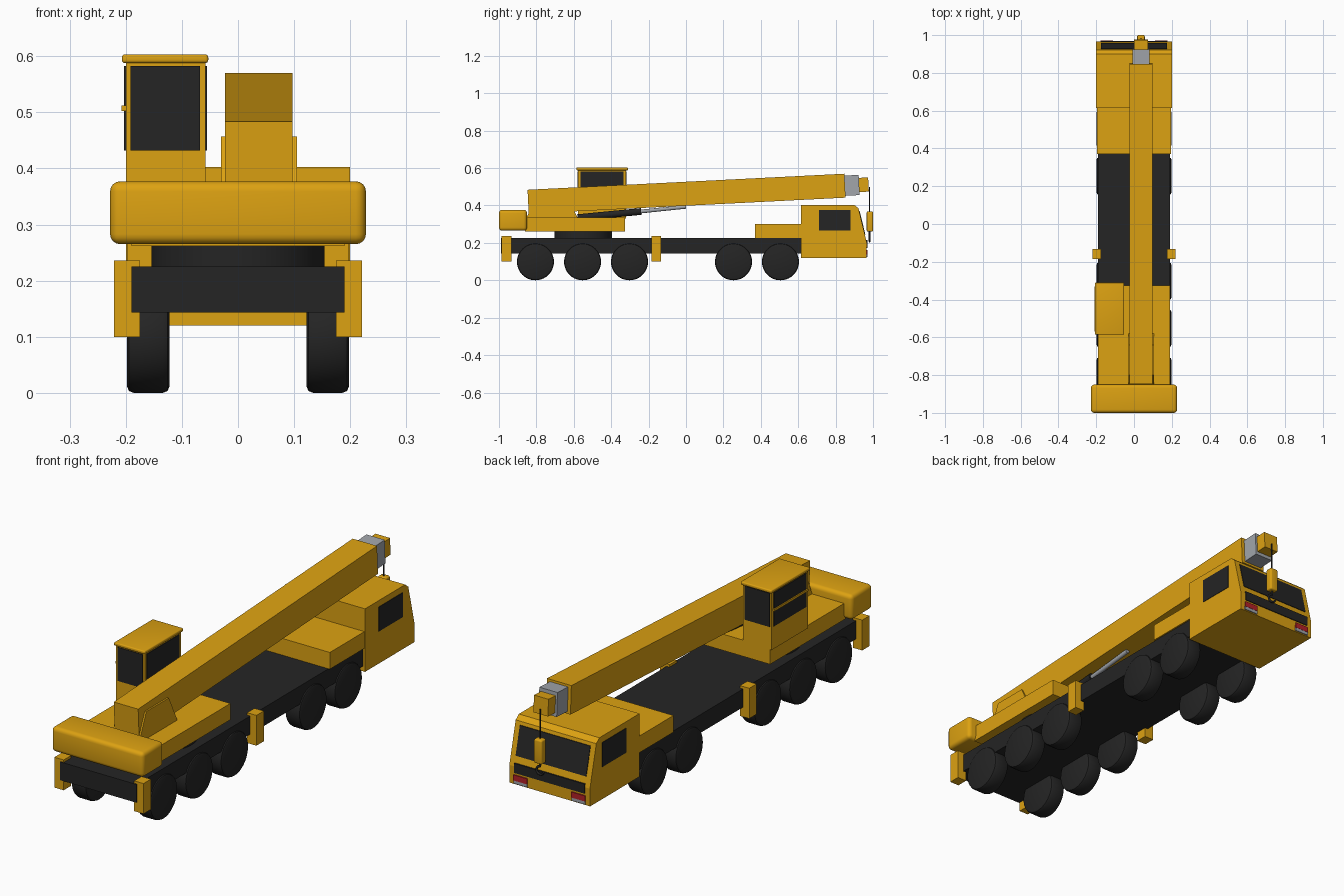
import bpy, bmesh, math
from mathutils import Vector

old = bpy.data.objects.get("Cube")
if old:
    bpy.data.objects.remove(old, do_unlink=True)


def material(name, r, g, b):
    m = bpy.data.materials.new(name)
    m.use_nodes = True
    m.diffuse_color = (r, g, b, 1)
    bsdf = next(n for n in m.node_tree.nodes if n.type == 'BSDF_PRINCIPLED')
    bsdf.inputs["Base Color"].default_value = (r, g, b, 1)
    return m


YELLOW = material("crane yellow", 0.72, 0.36, 0.006)
BLACK = material("dark black", 0.018, 0.018, 0.018)
GREY = material("steel grey", 0.36, 0.38, 0.41)
RED = material("lamp red", 0.45, 0.015, 0.02)


def finish(bm, name, mat, smooth=False):
    bmesh.ops.recalc_face_normals(bm, faces=bm.faces)
    me = bpy.data.meshes.new(name)
    bm.to_mesh(me)
    bm.free()
    me.materials.append(mat)
    ob = bpy.data.objects.new(name, me)
    bpy.context.collection.objects.link(ob)
    if smooth:
        bpy.ops.object.select_all(action='DESELECT')
        ob.select_set(True)
        bpy.context.view_layer.objects.active = ob
        bpy.ops.object.shade_smooth_by_angle(angle=math.radians(35))
    return ob


def box(name, xs, ys, zs, mat, bevel=0):
    bm = bmesh.new()
    bmesh.ops.create_cube(bm, size=1)
    for v in bm.verts:
        v.co = Vector([sum(r) / 2 + c * (r[1] - r[0]) for c, r in zip(v.co, (xs, ys, zs))])
    if bevel:
        bmesh.ops.bevel(bm, geom=bm.edges[:], offset=bevel, segments=4,
                        profile=0.5, affect='EDGES')
    return finish(bm, name, mat, bevel > 0)


def prism(name, points, xs, mat):
    """Side profile of (y, z) points extruded across x."""
    bm = bmesh.new()
    face = bm.faces.new([bm.verts.new((xs[0], y, z)) for y, z in points])
    new = bmesh.ops.extrude_face_region(bm, geom=[face])["geom"]
    bmesh.ops.translate(bm, vec=(xs[1] - xs[0], 0, 0),
                        verts=[g for g in new if isinstance(g, bmesh.types.BMVert)])
    return finish(bm, name, mat)


def rod(name, a, b, radius, mat, sides=32, bevel=0):
    a, b = Vector(a), Vector(b)
    bm = bmesh.new()
    bmesh.ops.create_cone(bm, cap_ends=True, segments=sides, radius1=radius,
                          radius2=radius, depth=(b - a).length)
    if bevel:
        rims = [e for e in bm.edges if any(len(f.verts) > 4 for f in e.link_faces)]
        bmesh.ops.bevel(bm, geom=rims, offset=bevel, segments=2,
                        profile=0.5, affect='EDGES')
    q = (b - a).to_track_quat('Z', 'Y')
    for v in bm.verts:
        v.co = q @ v.co + (a + b) / 2
    return finish(bm, name, mat, True)


# Carrier chassis, deck and wheels
box("chassis", (-0.19, 0.19), (-0.99, 0.63), (0.143, 0.225), BLACK)
box("engine_deck", (-0.197, 0.197), (0.37, 0.62), (0.225, 0.30), YELLOW)
for i, y in enumerate((-0.805, -0.553, -0.302, 0.254, 0.505)):
    for side in (-1, 1):
        rod(f"wheel_{i}_{side}", (side * 0.122, y, 0.099), (side * 0.198, y, 0.099),
            0.099, BLACK, 40, 0.012)

# Outrigger legs
for i, y in enumerate((-0.96, -0.159)):
    for side in (-1, 1):
        xs = sorted((side * 0.175, side * 0.221))
        box(f"outrigger_{i}_{side}", xs, (y - 0.026, y + 0.026), (0.10, 0.236), YELLOW)

# Driving cab with windows, grille and lamps
prism("driving_cab", [(0.615, 0.12), (0.965, 0.12), (0.967, 0.20), (0.922, 0.385),
                      (0.90, 0.403), (0.615, 0.403)], (-0.2, 0.2), YELLOW)


def nose(z):
    return 0.967 - (z - 0.20) * 0.045 / 0.185


prism("windshield", [(nose(0.245) - 0.003, 0.245), (nose(0.245) + 0.003, 0.245),
                     (nose(0.37) + 0.003, 0.37), (nose(0.37) - 0.003, 0.37)],
      (-0.175, 0.175), BLACK)
box("grille", (-0.175, 0.175), (0.963, 0.970), (0.172, 0.215), BLACK)
for side in (-1, 1):
    xs = sorted((side * 0.197, side * 0.202))
    box(f"cab_door_window_{side}", xs, (0.71, 0.88), (0.265, 0.375), BLACK)
    xs = sorted((side * 0.11, side * 0.178))
    box(f"red_lamp_{side}", xs, (0.963, 0.971), (0.138, 0.163), RED)
    box(f"grey_lamp_{side}", xs, (0.963, 0.970), (0.124, 0.138), GREY)

# Turntable, slewing platform and counterweight
rod("turntable", (0, -0.55, 0.22), (0, -0.55, 0.265), 0.154, BLACK, 48)
box("slewing_platform", (-0.19, 0.19), (-0.86, -0.325), (0.262, 0.335), YELLOW)
box("counterweight", (-0.228, 0.228), (-1.0, -0.85), (0.265, 0.377), YELLOW, 0.018)
prism("boom_bracket", [(-0.852, 0.335), (-0.80, 0.457), (-0.64, 0.457), (-0.58, 0.335)],
      (-0.03, 0.105), YELLOW)

# Operator cab with a roof, windows and a hand rail
box("operator_cab", (-0.2, -0.058), (-0.578, -0.322), (0.33, 0.592), YELLOW)
box("operator_cab_roof", (-0.207, -0.053), (-0.586, -0.31), (0.588, 0.603), YELLOW, 0.005)
for name, y in (("front", -0.578), ("back", -0.322)):
    box(f"operator_{name}_window", (-0.192, -0.068), (y - 0.003, y + 0.003),
        (0.432, 0.583), BLACK)
for name, x in (("inner", -0.058), ("outer", -0.2)):
    box(f"operator_{name}_window", (x - 0.003, x + 0.003), (-0.565, -0.335),
        (0.432, 0.583), BLACK)
box("operator_rail", (-0.208, -0.2), (-0.57, -0.33), (0.502, 0.512), YELLOW)

# Telescopic boom, raised slightly from its rear end
MID = 0.037
for name, start, end, height, width, mat in (
        ("boom_base", 0, 1.696, 0.128, 0.121, YELLOW),
        ("boom_extension", 1.6, 1.772, 0.108, 0.09, GREY),
        ("boom_head", 1.7, 1.822, 0.076, 0.072, YELLOW)):
    boom = box(name, (-width / 2, width / 2), (start, end), (-height / 2, height / 2), mat)
    boom.location = (MID, -0.844, 0.42)
    boom.rotation_euler.x = math.radians(2.9)

# Lifting cylinder under the boom
rod("lift_barrel", (MID, -0.58, 0.335), (MID, -0.24, 0.368), 0.018, BLACK, 20)
rod("lift_rod", (MID, -0.25, 0.367), (MID, 0.0, 0.393), 0.010, GREY, 16)

# Cable, hook block and hook
rod("cable", (MID, 0.982, 0.36), (MID, 0.982, 0.50), 0.003, BLACK, 8)
box("hook_block", (MID - 0.02, MID + 0.02), (0.966, 1.0), (0.26, 0.368), YELLOW, 0.007)
curve = bpy.data.curves.new("hook", 'CURVE')
curve.dimensions = '3D'
curve.bevel_depth = 0.005
curve.use_fill_caps = True
path = [(MID, 0.982, 0.265), (MID, 0.982, 0.248)]
for k in range(10):
    a = math.radians(90 - k * 28)
    path.append((MID + 0.018 * math.cos(a), 0.982, 0.225 + 0.018 * math.sin(a)))
spline = curve.splines.new('POLY')
spline.points.add(len(path) - 1)
for p, co in zip(spline.points, path):
    p.co = (*co, 1)
curve.materials.append(BLACK)
bpy.context.collection.objects.link(bpy.data.objects.new("hook", curve))
